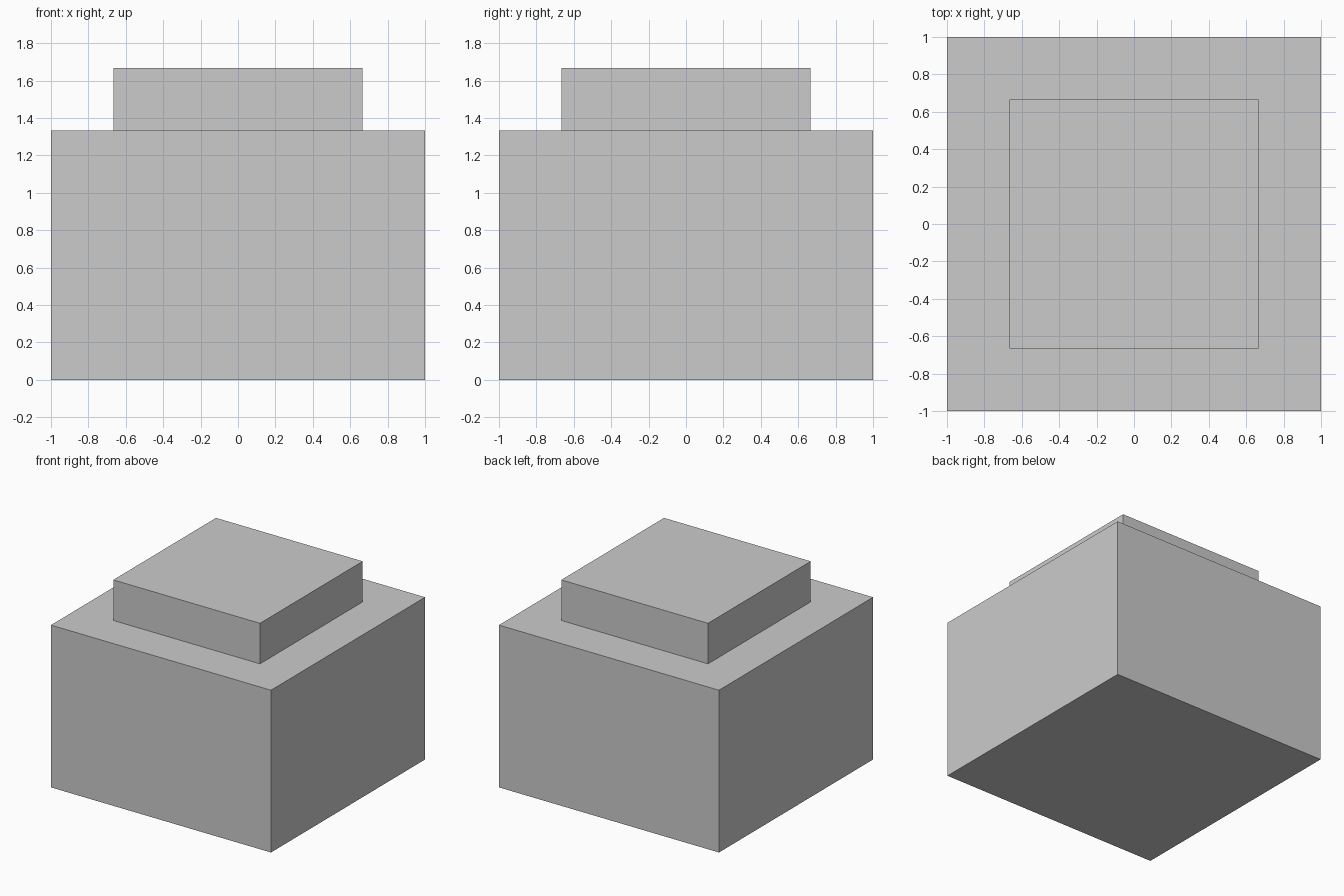
import bpy, bmesh
from mathutils import Matrix, Vector

if "Cube" in bpy.data.objects:
    bpy.data.objects.remove(bpy.data.objects["Cube"])

BASE_WIDTH, BASE_HEIGHT = 2.0, 4 / 3
STEP_INSET, CAP_HEIGHT = 1 / 3, 1 / 3

bm = bmesh.new()

# Base block standing on the ground
bmesh.ops.create_cube(
    bm, size=1.0,
    matrix=Matrix.Translation((0, 0, BASE_HEIGHT / 2))
    @ Matrix.Diagonal((BASE_WIDTH, BASE_WIDTH, BASE_HEIGHT, 1)))

# Raised cap: inset the top face to leave a ledge, then extrude it upwards
bm.normal_update()
top = max(bm.faces, key=lambda f: f.calc_center_median().z)
bmesh.ops.inset_region(bm, faces=[top], thickness=STEP_INSET, use_even_offset=True)
cap = bmesh.ops.extrude_discrete_faces(bm, faces=[top])["faces"][0]
bmesh.ops.translate(bm, verts=cap.verts[:], vec=Vector((0, 0, CAP_HEIGHT)))
bmesh.ops.recalc_face_normals(bm, faces=bm.faces[:])

mesh = bpy.data.meshes.new("stepped_block")
bm.to_mesh(mesh)
bm.free()
bpy.context.collection.objects.link(bpy.data.objects.new("stepped_block", mesh))
